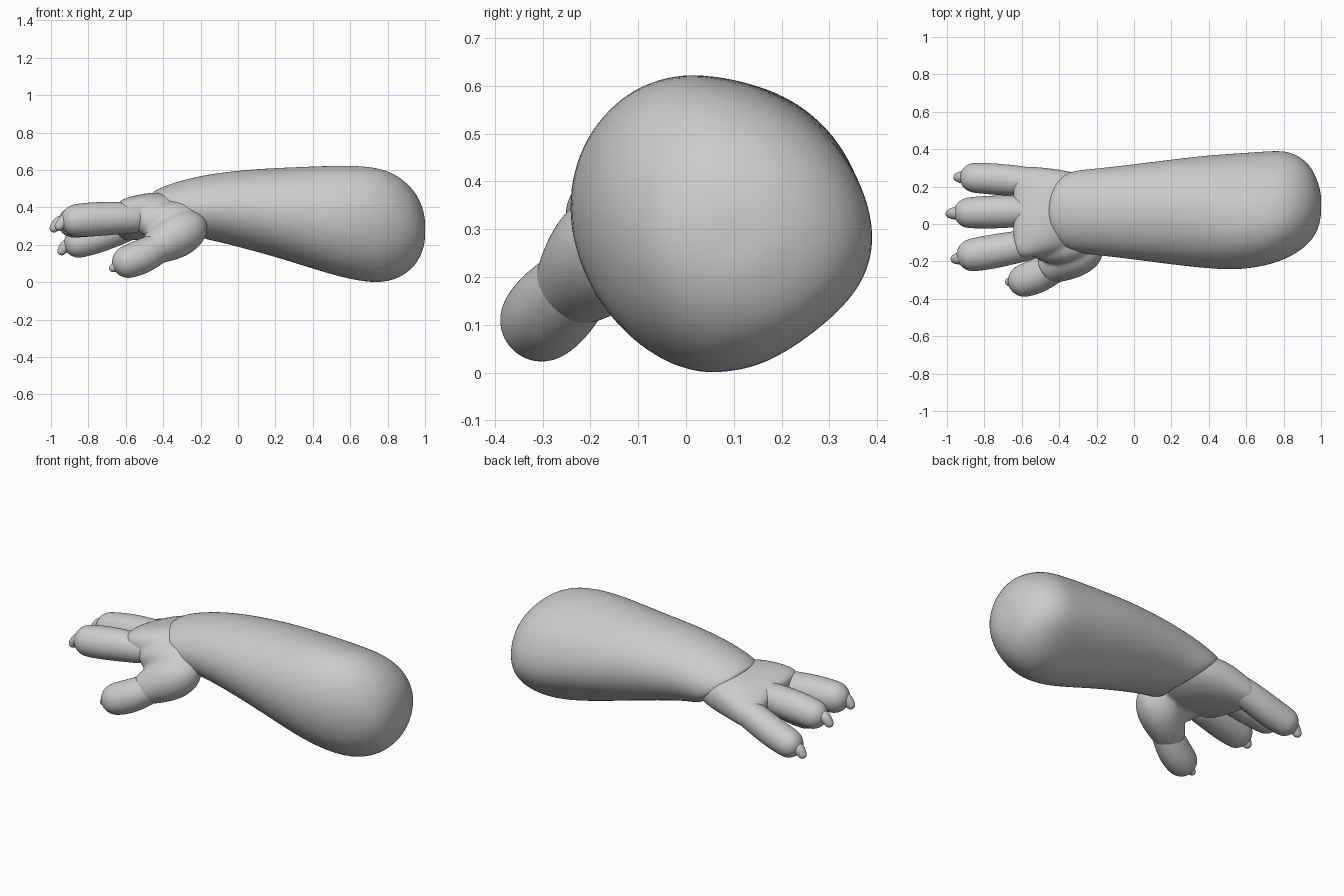
import bpy, bmesh
from math import sin, cos, pi, copysign
from mathutils import Vector

cube = bpy.data.objects.get("Cube")
if cube:
    bpy.data.objects.remove(cube, do_unlink=True)

SEGMENTS = 24
ANGLES = [2 * pi * i / SEGMENTS for i in range(SEGMENTS)]

skin = bpy.data.materials.new("plain_grey")
skin.use_nodes = True
skin.diffuse_color = (0.6, 0.6, 0.6, 1)
skin.node_tree.nodes["Principled BSDF"].inputs["Base Color"].default_value = (0.6, 0.6, 0.6, 1)


def loft(name, *shapes):
    """Skin each list of rings; several shapes are melted into one body."""
    bm = bmesh.new()
    for rings in shapes:
        loops = [[bm.verts.new(p) for p in ring] for ring in rings]
        for a, b in zip(loops, loops[1:]):
            for i in range(SEGMENTS):
                j = (i + 1) % SEGMENTS
                bm.faces.new((a[i], a[j], b[j], b[i]))
        for loop in (loops[0], loops[-1]):
            centre = bm.verts.new(sum((v.co for v in loop), Vector()) / SEGMENTS)
            for i in range(SEGMENTS):
                bm.faces.new((loop[i], loop[(i + 1) % SEGMENTS], centre))
    bmesh.ops.recalc_face_normals(bm, faces=bm.faces)
    for face in bm.faces:
        face.smooth = True
    mesh = bpy.data.meshes.new(name)
    bm.to_mesh(mesh)
    bm.free()
    mesh.materials.append(skin)
    obj = bpy.data.objects.new(name, mesh)
    bpy.context.collection.objects.link(obj)
    sub = obj.modifiers.new("subdivide", "SUBSURF")
    sub.levels = sub.render_levels = 2
    if len(shapes) > 1:
        melt = obj.modifiers.new("melt", "REMESH")
        melt.mode = "VOXEL"
        melt.voxel_size = 0.01
        melt.use_smooth_shade = True
        soften = obj.modifiers.new("soften", "SMOOTH")
        soften.factor = 0.5
        soften.iterations = 12


def section(x, y0, y1, z0, z1, lean=0, tilt=0, power=1, pinch=0, bias=0.5):
    """Ring across x: lean pushes the top towards -x, tilt drops the +y side,
    bias places the crest between y0 and y1, pinch trims the lower +y corner."""
    ring = []
    crest = y0 + bias * (y1 - y0)
    for t in ANGLES:
        c, s = (copysign(abs(f(t)) ** power, f(t)) for f in (cos, sin))
        if c > 0 and s < 0:
            k = 1 - pinch * sin(2 * t) ** 2
            c, s = c * k, s * k
        ring.append(Vector((x - lean * s,
                            crest + c * (y1 - crest if c > 0 else crest - y0),
                            (z0 + z1) / 2 + s * (z1 - z0) / 2 - tilt * c)))
    return ring


def limb(stations, stretch=1.0):
    """Rings of a round tube through (x, y, z, radius) stations, domed at the tip."""
    points = [Vector(s[:3]) for s in stations]
    radii = [s[3] for s in stations]
    end = (points[-1] - points[-2]).normalized()
    tip, r = points[-1], radii[-1]
    for a in (0.4, 0.8, 1.15, 1.42):
        points.append(tip + end * r * sin(a) * stretch)
        radii.append(r * cos(a))
    rings = []
    for i, p in enumerate(points):
        d = (points[min(i + 1, len(points) - 1)] - points[max(i - 1, 0)]).normalized()
        side = d.cross(Vector((0, 0, 1))).normalized()
        up = side.cross(d)
        rings.append([p + (side * cos(t) + up * sin(t)) * radii[i] for t in ANGLES])
    return rings


# Forearm, from the rounded elbow to the slanted wrist
loft("forearm", [
    section(1.0, 0.04, 0.16, 0.22, 0.34),
    section(0.985, -0.03, 0.225, 0.155, 0.41),
    section(0.95, -0.09, 0.305, 0.09, 0.48, tilt=0.01, bias=0.45),
    section(0.89, -0.145, 0.365, 0.035, 0.545, tilt=0.02, pinch=0.05, bias=0.43),
    section(0.81, -0.19, 0.397, 0.0, 0.595, tilt=0.03, pinch=0.09, bias=0.42),
    section(0.71, -0.225, 0.394, -0.008, 0.62, tilt=0.03, pinch=0.09, bias=0.42),
    section(0.56, -0.249, 0.382, 0.02, 0.627, tilt=0.02, pinch=0.07, bias=0.44),
    section(0.4, -0.241, 0.372, 0.069, 0.621, tilt=0.01, pinch=0.04, bias=0.46),
    section(0.2, -0.219, 0.347, 0.133, 0.613),
    section(0.0, -0.192, 0.322, 0.185, 0.599, lean=0.01),
    section(-0.15, -0.174, 0.304, 0.213, 0.572, lean=0.05),
    section(-0.25, -0.162, 0.294, 0.226, 0.535, lean=0.09),
    section(-0.33, -0.15, 0.285, 0.238, 0.49, lean=0.13),
    section(-0.34, -0.12, 0.255, 0.255, 0.465, lean=0.12),
])

# Hand: flattened palm, the ball of the thumb and the web between them
palm = [
    section(-0.2, -0.1, 0.24, 0.28, 0.44),
    section(-0.34, -0.15, 0.285, 0.235, 0.475, power=0.85),
    section(-0.45, -0.165, 0.3, 0.235, 0.482, tilt=0.02, power=0.8),
    section(-0.55, -0.185, 0.31, 0.235, 0.455, tilt=0.04, power=0.8),
    section(-0.61, -0.185, 0.31, 0.24, 0.43, tilt=0.05, power=0.8),
    section(-0.64, -0.16, 0.285, 0.265, 0.41, tilt=0.05, power=0.8),
    section(-0.645, -0.1, 0.23, 0.29, 0.385, tilt=0.04, power=0.8),
]
thumb_ball = limb([(-0.18, -0.1, 0.315, 0.04), (-0.22, -0.125, 0.305, 0.095),
                   (-0.3, -0.155, 0.265, 0.125), (-0.38, -0.195, 0.22, 0.115),
                   (-0.45, -0.235, 0.18, 0.09)], 0.5)
thumb_web = limb([(-0.2, -0.08, 0.35, 0.05), (-0.3, -0.105, 0.345, 0.095),
                  (-0.4, -0.12, 0.33, 0.1), (-0.48, -0.12, 0.325, 0.085)], 0.8)
loft("hand", palm, thumb_ball, thumb_web)

# Fingers and thumb, from the root to the rounded tip
digits = {
    "inner_finger": [(-0.5, -0.1, 0.345, 0.08), (-0.62, -0.122, 0.343, 0.086),
                     (-0.75, -0.147, 0.338, 0.093), (-0.86, -0.165, 0.33, 0.09)],
    "middle_finger": [(-0.5, 0.07, 0.35, 0.078), (-0.62, 0.067, 0.348, 0.085),
                      (-0.76, 0.064, 0.335, 0.09), (-0.88, 0.06, 0.32, 0.084)],
    "outer_finger": [(-0.5, 0.22, 0.33, 0.075), (-0.62, 0.23, 0.29, 0.083),
                     (-0.74, 0.24, 0.242, 0.085), (-0.85, 0.247, 0.21, 0.082)],
    "thumb": [(-0.38, -0.21, 0.21, 0.075), (-0.45, -0.245, 0.17, 0.087),
              (-0.52, -0.28, 0.133, 0.094), (-0.585, -0.302, 0.11, 0.09)],
}
for name, stations in digits.items():
    loft(name, limb(stations))

# Short blunt claws, bent slightly down
claws = {
    "inner_claw": [(-0.9, -0.178, 0.34, 0.036), (-0.935, -0.184, 0.325, 0.035),
                   (-0.955, -0.187, 0.3, 0.026)],
    "middle_claw": [(-0.93, 0.06, 0.33, 0.036), (-0.965, 0.057, 0.315, 0.034),
                    (-0.983, 0.055, 0.29, 0.025)],
    "outer_claw": [(-0.89, 0.25, 0.21, 0.036), (-0.925, 0.25, 0.19, 0.034),
                   (-0.942, 0.25, 0.168, 0.025)],
    "thumb_claw": [(-0.61, -0.313, 0.095, 0.036), (-0.65, -0.313, 0.085, 0.033),
                   (-0.668, -0.31, 0.075, 0.022)],
}
for name, stations in claws.items():
    loft(name, limb(stations))
